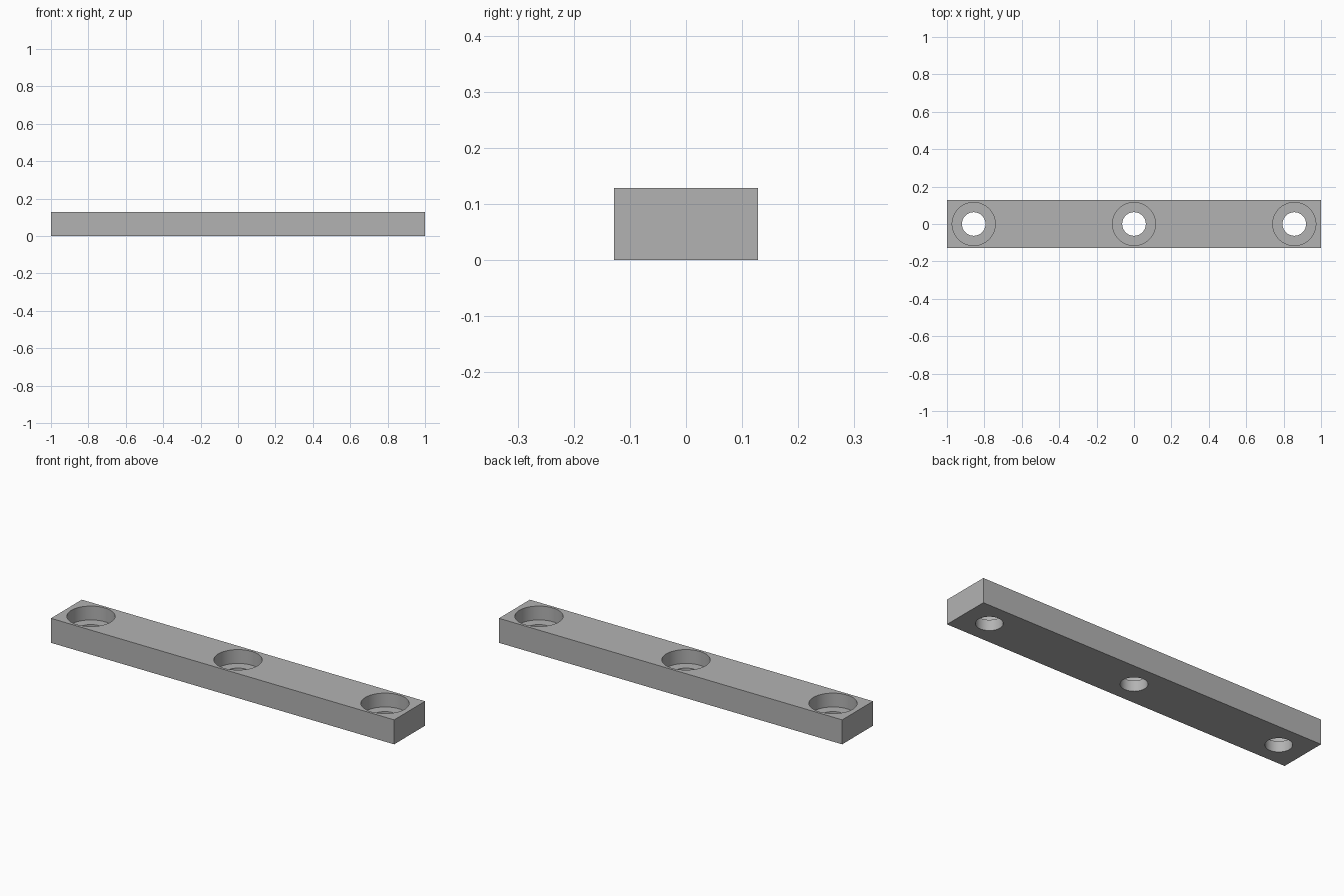
import bpy, math

old = bpy.data.objects.get("Cube")
if old:
    bpy.data.objects.remove(old, do_unlink=True)

LENGTH, WIDTH, HEIGHT = 2.0, 0.257, 0.129
HOLE_SPACING = 0.857
HOLE_RADIUS, BORE_RADIUS, BORE_DEPTH = 0.063, 0.115, 0.073
MARGIN = 0.05

# Single grey finish
grey = bpy.data.materials.new("plain_grey")
grey.use_nodes = True
colour = (0.45, 0.45, 0.45, 1)
grey.diffuse_color = colour
grey.node_tree.nodes["Principled BSDF"].inputs["Base Color"].default_value = colour

# Rectangular bar
bpy.ops.mesh.primitive_cube_add(size=1, location=(0, 0, HEIGHT / 2))
bar = bpy.context.object
bar.name = "mounting_bar"
bar.scale = (LENGTH, WIDTH, HEIGHT)
bpy.ops.object.transform_apply(location=True, rotation=False, scale=True)
bar.data.materials.append(grey)


def cut_round(name, x, radius, bottom, top):
    """Cut a vertical round pocket into the bar."""
    bpy.ops.mesh.primitive_cylinder_add(
        vertices=96, radius=radius, depth=top - bottom,
        location=(x, 0, (bottom + top) / 2))
    cutter = bpy.context.object
    cutter.name = name
    cutter.hide_render = True
    cutter.data.materials.append(grey)
    bpy.context.view_layer.objects.active = bar
    mod = bar.modifiers.new(name, 'BOOLEAN')
    mod.operation = 'DIFFERENCE'
    mod.solver = 'EXACT'
    mod.object = cutter
    bpy.ops.object.modifier_apply(modifier=mod.name)
    bpy.data.objects.remove(cutter, do_unlink=True)


# Three counterbored screw holes
for x in (-HOLE_SPACING, 0, HOLE_SPACING):
    cut_round("counterbore_cutter", x, BORE_RADIUS, HEIGHT - BORE_DEPTH, HEIGHT + MARGIN)
    cut_round("screw_hole_cutter", x, HOLE_RADIUS, -MARGIN, HEIGHT - BORE_DEPTH / 2)

# Round walls smooth, edges sharp
bpy.ops.object.select_all(action='DESELECT')
bar.select_set(True)
bpy.context.view_layer.objects.active = bar
bpy.ops.object.shade_smooth_by_angle(angle=math.radians(30))
